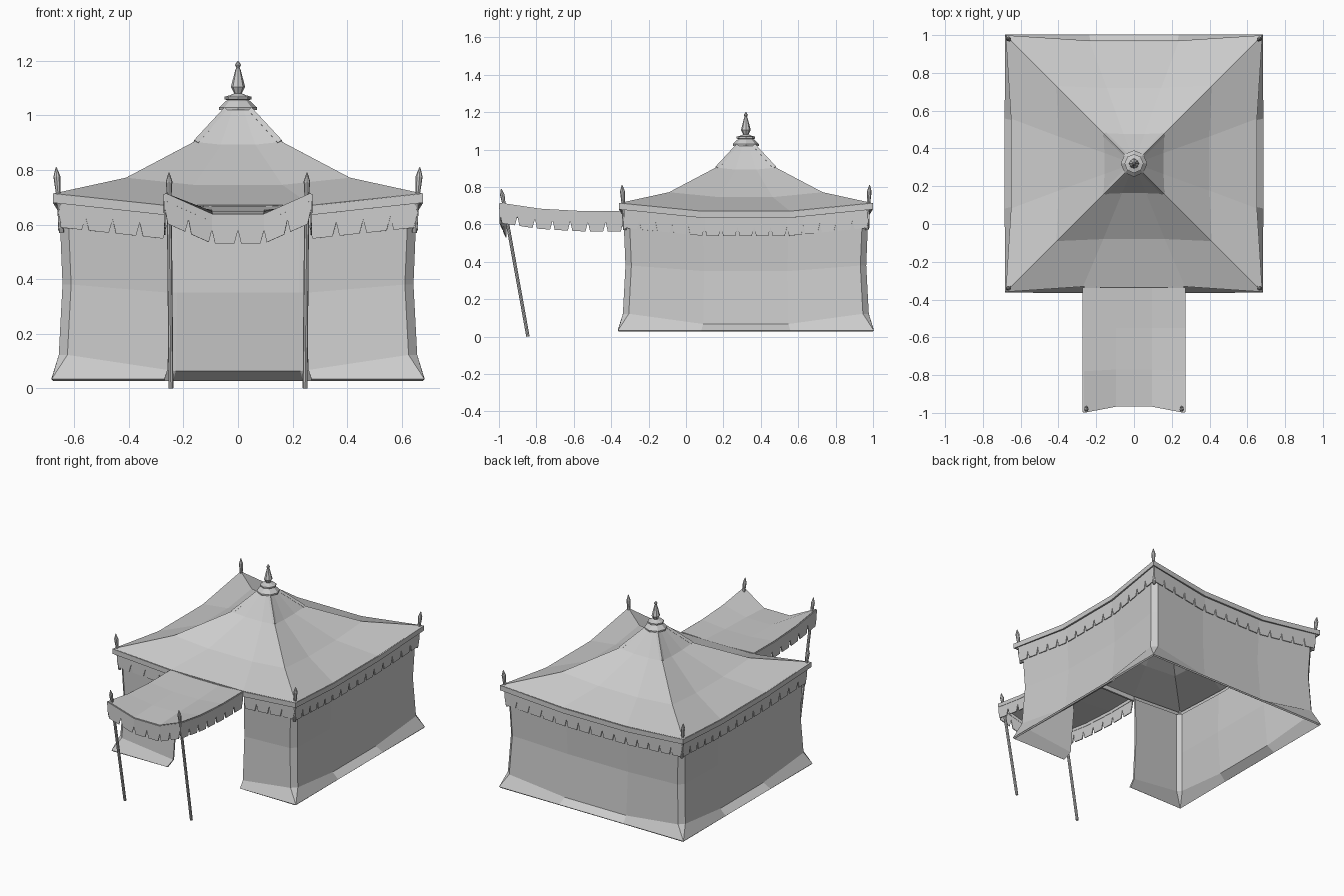
import bpy, bmesh
from mathutils import Vector

if "Cube" in bpy.data.objects:
    bpy.data.objects.remove(bpy.data.objects["Cube"], do_unlink=True)

grey = bpy.data.materials.new("canvas_grey")
grey.use_nodes = True
GREY = (0.6, 0.6, 0.6, 1)
grey.diffuse_color = GREY
grey.node_tree.nodes["Principled BSDF"].inputs["Base Color"].default_value = GREY

CENTRE = Vector((0, 0.32, 0))
UP = Vector((0, 0, 1))


def finish(name, bm, thickness=0):
    bmesh.ops.remove_doubles(bm, verts=bm.verts, dist=0.0005)
    bmesh.ops.recalc_face_normals(bm, faces=bm.faces)
    mesh = bpy.data.meshes.new(name)
    bm.to_mesh(mesh)
    bm.free()
    mesh.materials.append(grey)
    obj = bpy.data.objects.new(name, mesh)
    bpy.context.collection.objects.link(obj)
    if thickness:
        mod = obj.modifiers.new("cloth", 'SOLIDIFY')
        mod.thickness = thickness
        mod.offset = 0
    return obj


def ring(half, z_corner, z_mid, inset, chamfer=0):
    """Square loop, four points a side, sagging inward and down mid-side."""
    pts = []
    for k in range(4):
        n = Vector([(0, -1, 0), (1, 0, 0), (0, 1, 0), (-1, 0, 0)][k])
        t = UP.cross(n)
        m = half * (0.397 if k == 0 else 0.35)
        for s, d, z in ((chamfer - half, half, z_corner), (-m, half - inset, z_mid),
                        (m, half - inset, z_mid), (half - chamfer, half, z_corner)):
            pts.append(CENTRE + t * s + n * d + UP * z)
    return pts


def sheet(name, rows, thickness, closed=True, skip=()):
    """Skin neighbouring rows of points with quads."""
    bm = bmesh.new()
    grid = [[bm.verts.new(p) for p in row] for row in rows]
    count = len(rows[0])
    for a, b in zip(grid, grid[1:]):
        for i in range(count if closed else count - 1):
            if i not in skip:
                j = (i + 1) % count
                bm.faces.new((a[i], a[j], b[j], b[i]))
    # Triangles left where corner points coincide
    bmesh.ops.dissolve_degenerate(bm, dist=0.0005, edges=bm.edges)
    return finish(name, bm, thickness)


def along(path, u):
    """Point at fraction u of a polyline's length."""
    lengths = [(b - a).length for a, b in zip(path, path[1:])]
    left = u * sum(lengths)
    for a, b, length in zip(path, path[1:], lengths):
        if left <= length:
            return a.lerp(b, left / length)
        left -= length
    return path[-1]


def valance(name, path, teeth, top, drop):
    """Row of hanging cloth tabs with narrow notches between them."""
    bm = bmesh.new()
    for i in range(teeth):
        outline = ((0, top), (1, top), (1, drop - 0.05), (0.86, drop),
                   (0.12, drop), (0, drop - 0.05))
        bm.faces.new([bm.verts.new(along(path, (i + s) / teeth) - UP * d)
                      for s, d in outline])
    return finish(name, bm, 0.006)


def turned(name, start, end, profile, sides=8):
    """Lathe (radius, fraction) pairs along the line from start to end."""
    start, end = Vector(start), Vector(end)
    axis = end - start
    turn = axis.to_track_quat('Z', 'Y')
    bm = bmesh.new()
    loops = []
    for r, f in profile:
        loop = bmesh.ops.create_circle(bm, segments=sides, radius=r)["verts"]
        for v in loop:
            v.co = start + axis * f + turn @ v.co
        loops.append(loop)
    for a, b in zip(loops, loops[1:]):
        for i in range(sides):
            j = (i + 1) % sides
            bm.faces.new((a[i], a[j], b[j], b[i]))
    bm.faces.new(loops[0])
    bm.faces.new(loops[-1])
    return finish(name, bm)


# Walls, with the front doorway left open
sheet("walls", [ring(0.68, 0.03, 0.03, 0),
                ring(0.652, 0.12, 0.065, 0.02, 0.028),
                ring(0.638, 0.38, 0.35, 0.03, 0.028),
                ring(0.65, 0.67, 0.63, 0.03, 0.028)], 0.012, skip=(1,))

# Swept roof
sheet("roof", [ring(0.676, 0.71, 0.667, 0.03),
               ring(0.41, 0.768, 0.742, 0.012),
               ring(0.16, 0.9, 0.89, 0.006),
               ring(0.045, 1.025, 1.025, 0)], 0.008)

# Eave band and its hanging tabs
eave = ring(0.675, 0.713, 0.668, 0.03)
sheet("eave_band", [eave, [p - UP * 0.033 for p in eave]], 0.012)
hang = ring(0.658, 0.71, 0.667, 0.03)
for name, k in (("left", 1), ("back", 2), ("right", 3)):
    valance(name + "_valance", hang[4 * k:4 * k + 4], 15, 0.01, 0.128)
valance("front_right_valance", hang[0:2], 4, 0.01, 0.12)
valance("front_left_valance", hang[2:4], 4, 0.01, 0.12)

# Ridge strips and corner spikes
spike = [(0.009, 0), (0.009, 0.6), (0.013, 0.86), (0.002, 1)]
for sx, xname in ((1, "left"), (-1, "right")):
    for sy, yname in ((-1, "front"), (1, "back")):
        corner = f"{yname}_{xname}"
        turned(corner + "_ridge", CENTRE + Vector((sx * 0.045, sy * 0.045, 1.02)),
               CENTRE + Vector((sx * 0.155, sy * 0.155, 0.9)),
               [(0.012, 0), (0.013, 1)], 4)
        turned(corner + "_spike", CENTRE + Vector((sx * 0.647, sy * 0.647, 0.57)),
               CENTRE + Vector((sx * 0.667, sy * 0.662, 0.81)), spike)

# Finial
turned("finial", CENTRE + UP * 1.02, CENTRE + UP * 1.2,
       [(0.07, 0), (0.07, 0.05), (0.048, 0.17), (0.04, 0.2), (0.05, 0.22), (0.05, 0.27),
        (0.03, 0.3), (0.014, 0.34), (0.026, 0.47), (0.01, 0.82), (0.006, 0.86),
        (0.011, 0.92), (0.002, 1)])

# Awning over the doorway: edge and middle heights per row
rows = []
for y_edge, y_mid, z_edge, z_mid in ((-0.995, -0.962, 0.712, 0.635),
                                     (-0.78, -0.77, 0.68, 0.645),
                                     (-0.55, -0.55, 0.667, 0.65),
                                     (-0.335, -0.335, 0.668, 0.662)):
    rows.append([Vector((-0.268, y_edge, z_edge)), Vector((-0.095, y_mid, z_mid)),
                 Vector((0.095, y_mid, z_mid)), Vector((0.268, y_edge, z_edge))])
sheet("awning", rows, 0.008, closed=False)
edges = {"awning_front": (rows[0], 6),
         "awning_right": ([r[0] for r in rows], 7),
         "awning_left": ([r[-1] for r in rows], 7)}
for name, (path, teeth) in edges.items():
    sheet(name + "_band", [path, [p - UP * 0.025 for p in path]], 0.01, closed=False)
    valance(name + "_valance", path, teeth, 0.01, 0.105)

# Leaning awning poles
for sx, name in ((1, "left"), (-1, "right")):
    turned(name + "_awning_pole", (sx * 0.246, -0.845, 0), (sx * 0.253, -0.988, 0.79),
           [(0.009, 0), (0.009, 0.9), (0.012, 0.96), (0.002, 1)])
